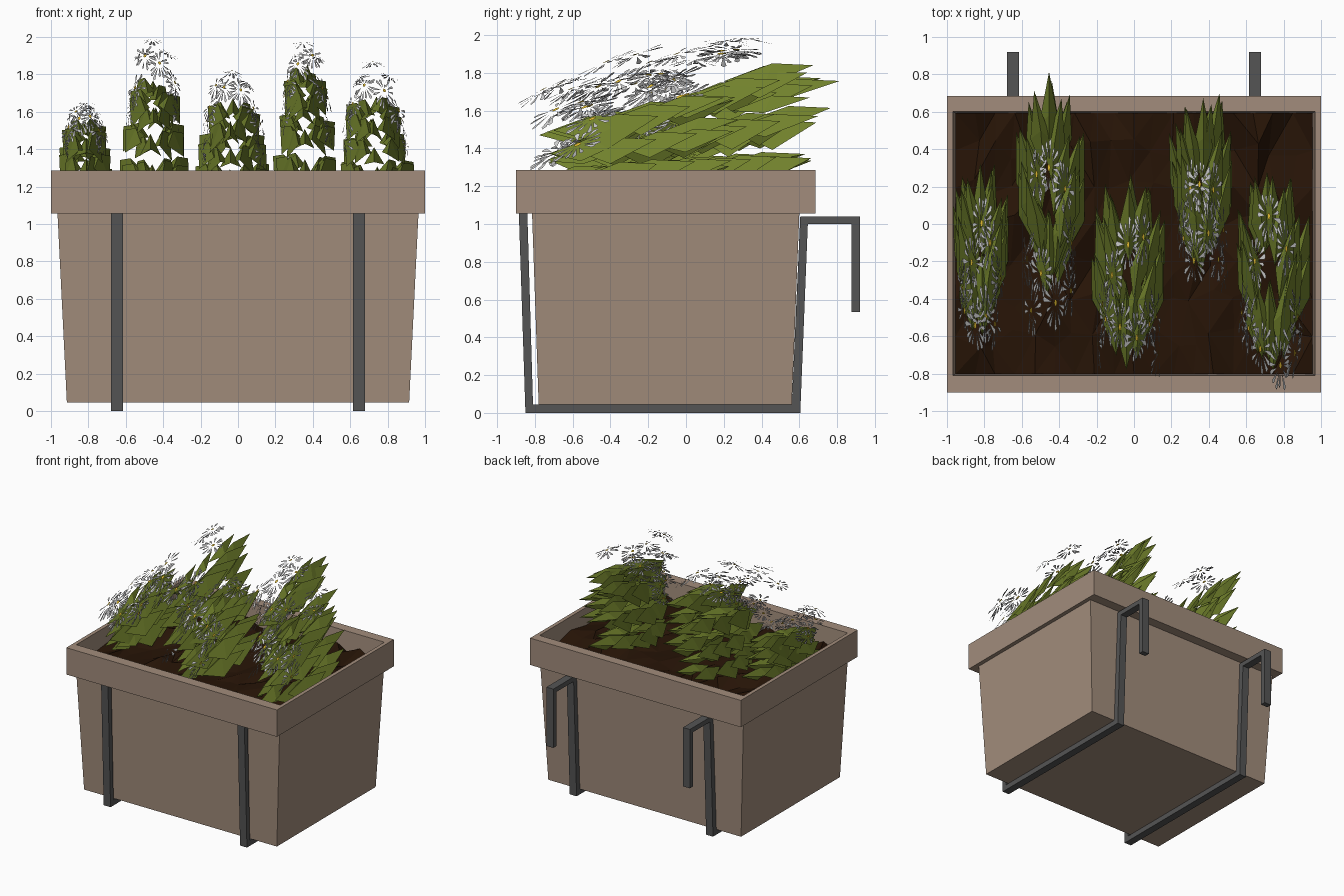
import bpy, bmesh, math, random
from mathutils import Vector

if "Cube" in bpy.data.objects:
    bpy.data.objects.remove(bpy.data.objects["Cube"])
random.seed(7)
R = random.uniform


def material(name, rgb):
    m = bpy.data.materials.new(name)
    m.diffuse_color = (*rgb, 1)
    m.use_nodes = True
    m.node_tree.nodes["Principled BSDF"].inputs["Base Color"].default_value = m.diffuse_color
    return m


CLAY = material("clay", (0.36, 0.265, 0.20))
METAL = material("metal", (0.09, 0.09, 0.09))
EARTH = material("earth", (0.02, 0.007, 0.002))
LEAF = material("leaf", (0.165, 0.22, 0.025))
PETAL = material("petal", (0.9, 0.9, 0.9))
YELLOW = material("flower_centre", (0.75, 0.5, 0.03))


def finish(name, bm, *mats, normals=True):
    if normals:
        bmesh.ops.recalc_face_normals(bm, faces=bm.faces)
    me = bpy.data.meshes.new(name)
    bm.to_mesh(me)
    bm.free()
    for m in mats:
        me.materials.append(m)
    ob = bpy.data.objects.new(name, me)
    bpy.context.collection.objects.link(ob)
    return ob


# planter box: rectangular rings lofted from the base, over the rim, to the inner floor
bm = bmesh.new()
rings = []
for hx, y0, y1, z in [(0.915, -0.78, 0.56, 0.045), (0.965, -0.815, 0.60, 1.055),
                      (1.0, -0.90, 0.685, 1.055), (1.0, -0.90, 0.685, 1.285),
                      (0.968, -0.81, 0.602, 1.285), (0.95, -0.80, 0.59, 1.05),
                      (0.895, -0.76, 0.54, 0.08)]:
    rings.append([bm.verts.new(p) for p in
                  ((-hx, y0, z), (hx, y0, z), (hx, y1, z), (-hx, y1, z))])
for a, b in zip(rings, rings[1:]):
    for i in range(4):
        j = (i + 1) % 4
        bm.faces.new((a[i], a[j], b[j], b[i]))
bm.faces.new(rings[0])
bm.faces.new(rings[-1])
finish("planter_box", bm, CLAY)

# soil: lumpy faceted sheet
bm = bmesh.new()
bmesh.ops.create_grid(bm, x_segments=18, y_segments=7, size=1)
for v in bm.verts:
    edge = max(abs(v.co.x), abs(v.co.y)) > 0.99
    jx, jy = (0, 0) if edge else (R(-.03, .03), R(-.06, .06))
    v.co = (v.co.x * 0.955 + jx, v.co.y * 0.698 - 0.105 + jy, 1.14 + R(-.045, .045))
bmesh.ops.triangulate(bm, faces=bm.faces)
finish("soil", bm, EARTH)

# hanging brackets: side profile extruded across x
profile = [(-.885, 1.06), (-.85, 0), (.605, 0), (.645, 1.0), (.875, 1.0), (.875, .535),
           (.92, .535), (.92, 1.04), (.605, 1.04), (.56, .045), (-.81, .045), (-.84, 1.06)]
for side, x in (("left", -0.68), ("right", 0.615)):
    bm = bmesh.new()
    f = bm.faces.new([bm.verts.new((x, y, z)) for y, z in profile])
    ext = bmesh.ops.extrude_face_region(bm, geom=[f])
    for v in ext["geom"]:
        if isinstance(v, bmesh.types.BMVert):
            v.co.x += 0.065
    finish(side + "_bracket", bm, METAL)


def add_leaf(bm, c, length, w, drop, out):
    """Folded spear leaf along y; the wing on the outward side hangs lower."""
    lean = 0.06 * out
    pts = [(-lean * .5, -length * .5, -.06), (-w, -length * .1, -drop * (1 - .6 * out)),
           (0, 0, .02), (w, -length * .1, -drop * (1 + .6 * out)),
           (lean, length * .5, .01)]
    b, l, m, r, t = [bm.verts.new(c + Vector(p)) for p in pts]
    for tri in ((b, m, l), (b, r, m), (l, m, t), (m, r, t)):
        bm.faces.new(tri)


def add_flower(bm, c, u, v):
    """Daisy: drooping wedge petals round a small centre, in the plane of u and v."""
    down = u.cross(v).normalized()
    if down.z > 0:
        down = -down
    n = 15
    for i in range(n):
        a = math.tau * i / n + R(-.1, .1)
        reach, sag = R(.75, 1.05), R(0, .045)

        def p(r, da):
            return c + u * (r * math.cos(a + da)) + v * (r * math.sin(a + da)) + down * sag * r
        bm.faces.new([bm.verts.new(q) for q in
                      (p(.28, 0), p(reach * .9, -.11), p(reach, 0), p(reach * .9, .11))])
    f = bm.faces.new([bm.verts.new(c + u * (.13 * math.cos(k)) + v * (.13 * math.sin(k)))
                      for k in [math.tau * j / 6 for j in range(6)]])
    f.material_index = 1


# plants: centre x, half width, leaf y range, leaf top, flower y range, flower low and top
plants = [(-.82, .125, -.60, .33, 1.55, -.70, .20, 1.40, 1.66),
          (-.45, .155, -.37, .77, 1.78, -.65, .58, 1.55, 2.00),
          (-.03, .175, -.74, .25, 1.66, -.88, .20, 1.40, 1.835),
          (.36, .145, -.25, .71, 1.85, -.42, .62, 1.52, 2.00),
          (.73, .185, -.76, .28, 1.68, -.92, .20, 1.40, 1.88)]
for k, (cx, hw, y0, y1, zt, fy0, fy1, fz0, fz1) in enumerate(plants, 1):
    # leaves: hoop rising to the back, stacked down to the soil at its sides
    bm = bmesh.new()
    cy, hy, zb = (y0 + y1) / 2, (y1 - y0) / 2, 1.2
    n = 10
    for i in range(n):
        a = math.tau * i / n + math.pi / 2
        s, co = math.sin(a), math.cos(a)
        top = zb + (zt - zb) * (.83 + .13 * s)
        levels = (1.0, .75) if s > .9 else (1.0, .62, .25)
        for f in levels:
            inset = 1 - .45 * f * f
            c = Vector((cx + (hw - .035) * co * inset + R(-.02, .02),
                        cy + (hy - .22) * s + R(-.05, .05),
                        zb + (top - zb) * f + R(-.02, .02)))
            add_leaf(bm, c, R(.38, .47), R(.045, .06), R(.07, .11), co)
    finish(f"plant_{k}_leaves", bm, LEAF, normals=False)

    # flowers: arch leaning back above the leaves
    bm = bmesh.new()
    n = 11
    for i in range(n):
        ph = math.pi * (.06 + .88 * i / (n - 1))
        s, co = math.sin(ph), math.cos(ph)
        t = R(.0, .4) if i % 2 == 0 else R(.6, 1) * s
        y = fy0 + .15 + (fy1 - fy0 - .30) * t
        c = Vector((cx + (hw - .015) * co + R(-.01, .01), y,
                    fz0 + .02 + (fz1 - fz0 - .03) * s - (1 - t) ** 2 * .3 * (fz1 - fz0)))
        u = Vector((-s, 0, co)) * .065
        v = Vector((0, 1, .01 if t > .6 else .1 + .4 * (1 - t))) * .155
        add_flower(bm, c, u, v)
    finish(f"plant_{k}_flowers", bm, PETAL, YELLOW, normals=False)
